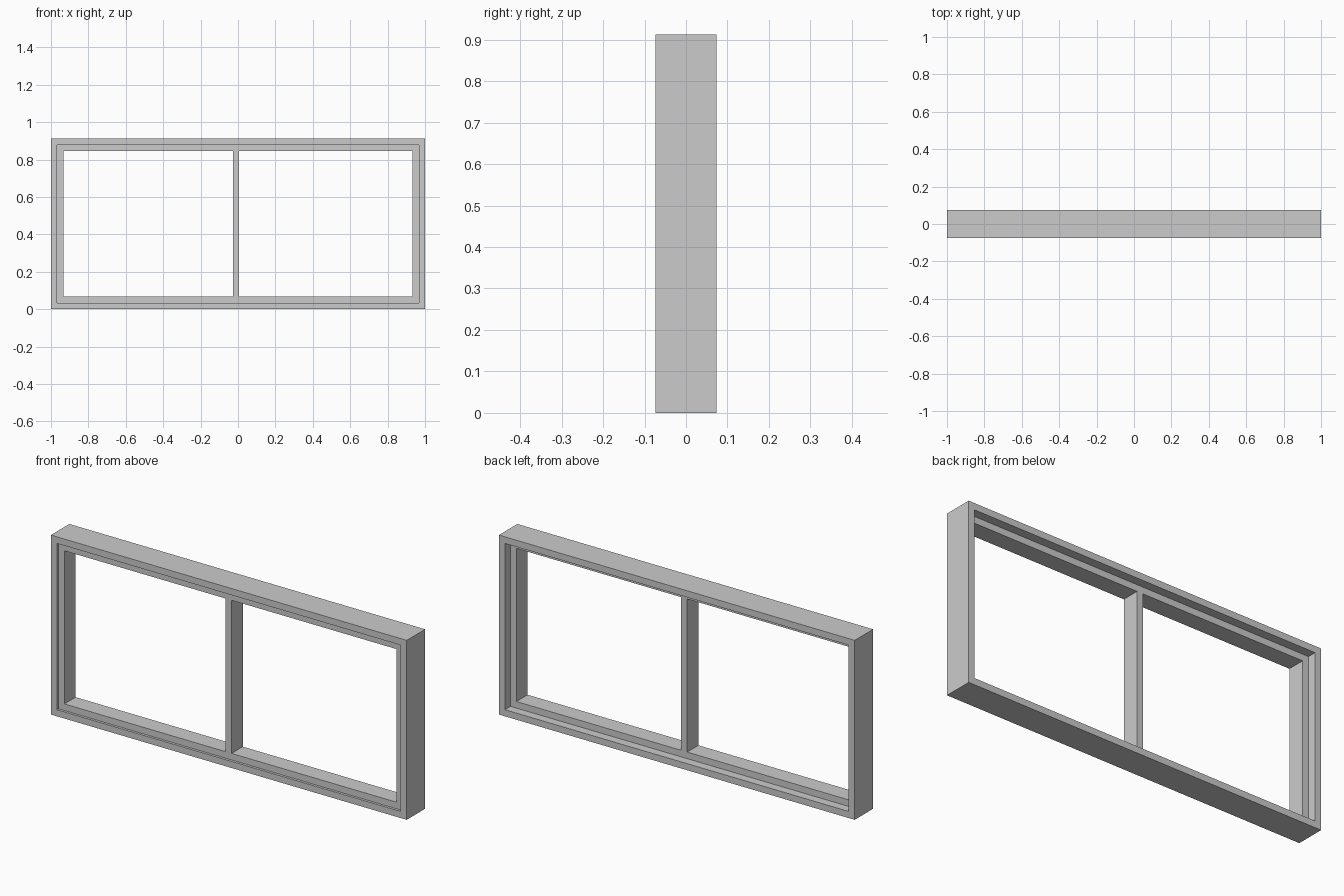
import bpy, bmesh

if "Cube" in bpy.data.objects:
    bpy.data.objects.remove(bpy.data.objects["Cube"])

W, H, D = 1.0, 0.912, 0.0737      # half width, height, half depth
T = 0.0335                        # frame and sash bar thickness
SASH_Y = (-0.061, 0.029)          # sash sits near the front of the frame


def finish(name, bm):
    bmesh.ops.recalc_face_normals(bm, faces=bm.faces)
    mesh = bpy.data.meshes.new(name)
    bm.to_mesh(mesh)
    bm.free()
    bpy.context.collection.objects.link(bpy.data.objects.new(name, mesh))


def ring(name, inset, thick, y0, y1):
    """Mitred rectangular frame, inset from the outer window edge."""
    bm = bmesh.new()

    def loop(i, y):
        return [bm.verts.new((x, y, z)) for x, z in
                ((-W + i, i), (W - i, i), (W - i, H - i), (-W + i, H - i))]

    loops = [loop(inset, y0), loop(inset, y1),
             loop(inset + thick, y1), loop(inset + thick, y0)]
    for a, b in zip(loops, loops[1:] + loops[:1]):
        for k in range(4):
            n = (k + 1) % 4
            bm.faces.new((a[k], a[n], b[n], b[k]))
    finish(name, bm)


def box(name, x0, x1, y0, y1, z0, z1):
    bm = bmesh.new()
    bmesh.ops.create_cube(bm, size=1)
    for v in bm.verts:
        v.co = (x1 if v.co.x > 0 else x0,
                y1 if v.co.y > 0 else y0,
                z1 if v.co.z > 0 else z0)
    finish(name, bm)


# Outer frame
ring("outer_frame", 0, T, -D, D)
# Inner sash, recessed slightly at the front and more at the back
ring("inner_sash", T, T, *SASH_Y)
# Upright bar dividing the two openings
box("mullion", -0.027, 0.0065, *SASH_Y, 2 * T, H - 2 * T)
